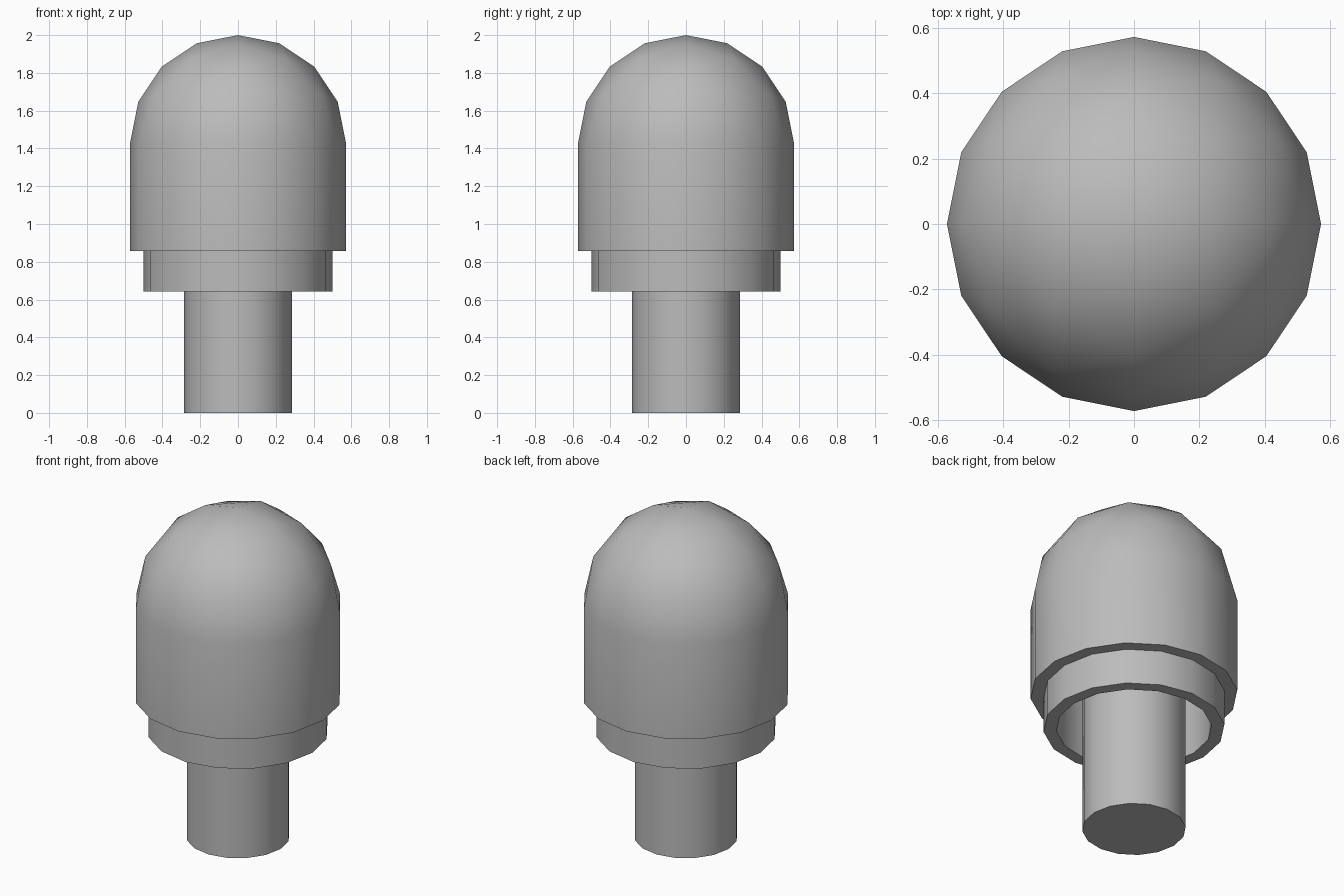
import bpy
import bmesh
from math import cos, sin, pi, radians
from mathutils import Vector

cube = bpy.data.objects.get("Cube")
if cube:
    bpy.data.objects.remove(cube)

U = 1 / 14        # modelling unit: the model is 28 units tall
SIDES = 16

grey = bpy.data.materials.new("light grey")
grey.use_nodes = True
colour = (0.5, 0.5, 0.5, 1)
grey.diffuse_color = colour
grey.node_tree.nodes["Principled BSDF"].inputs["Base Color"].default_value = colour


def lathe(bm, profile):
    """Turn (radius, height) points around z; radius 0 closes with a flat cap."""
    rings = []
    for r, z in profile:
        if r:
            rings.append([bm.verts.new((r * U * cos(2 * pi * i / SIDES),
                                        r * U * sin(2 * pi * i / SIDES), z * U))
                          for i in range(SIDES)])
        else:
            rings.append(None)
    for a, b in zip(rings, rings[1:]):
        if a is None or b is None:
            bm.faces.new(a or b)
            continue
        for i in range(SIDES):
            j = (i + 1) % SIDES
            bm.faces.new((a[i], a[j], b[j], b[i]))


def half_octasphere(bm, radius, height):
    """Four octants, each edge cut in four equal arcs."""
    weight = (0, 1, 1.772, 2.414, 1)
    for q in range(4):
        ax = Vector((cos(q * pi / 2), sin(q * pi / 2), 0))
        ay = Vector((-ax.y, ax.x, 0))

        def point(i, j):
            k = 4 - i - j
            d = ax * weight[i] + ay * weight[j] + Vector((0, 0, weight[k]))
            return bm.verts.new(d.normalized() * radius * U + Vector((0, 0, height * U)))

        grid = {(i, j): point(i, j) for i in range(5) for j in range(5 - i)}
        for i in range(4):
            for j in range(4 - i):
                bm.faces.new((grid[i, j], grid[i + 1, j], grid[i, j + 1]))
                if i + j < 3:
                    bm.faces.new((grid[i + 1, j], grid[i + 1, j + 1], grid[i, j + 1]))


def finish(name, bm):
    bmesh.ops.remove_doubles(bm, verts=bm.verts, dist=0.0005)
    bmesh.ops.recalc_face_normals(bm, faces=bm.faces)
    mesh = bpy.data.meshes.new(name)
    bm.to_mesh(mesh)
    bm.free()
    mesh.materials.append(grey)
    obj = bpy.data.objects.new(name, mesh)
    bpy.context.collection.objects.link(obj)
    bpy.ops.object.select_all(action='DESELECT')
    obj.select_set(True)
    bpy.context.view_layer.objects.active = obj
    bpy.ops.object.shade_smooth_by_angle(angle=radians(35))


# Domed cover with its stepped, hollow collar
bm = bmesh.new()
half_octasphere(bm, 8, 20)
lathe(bm, [(8, 20), (8, 12), (7, 12), (7, 9), (6, 9), (6, 20), (0, 20)])
finish("domed_cover", bm)

# Stem rising into the hollow
bm = bmesh.new()
lathe(bm, [(0, 0), (4, 0), (4, 20), (0, 20)])
finish("stem", bm)
